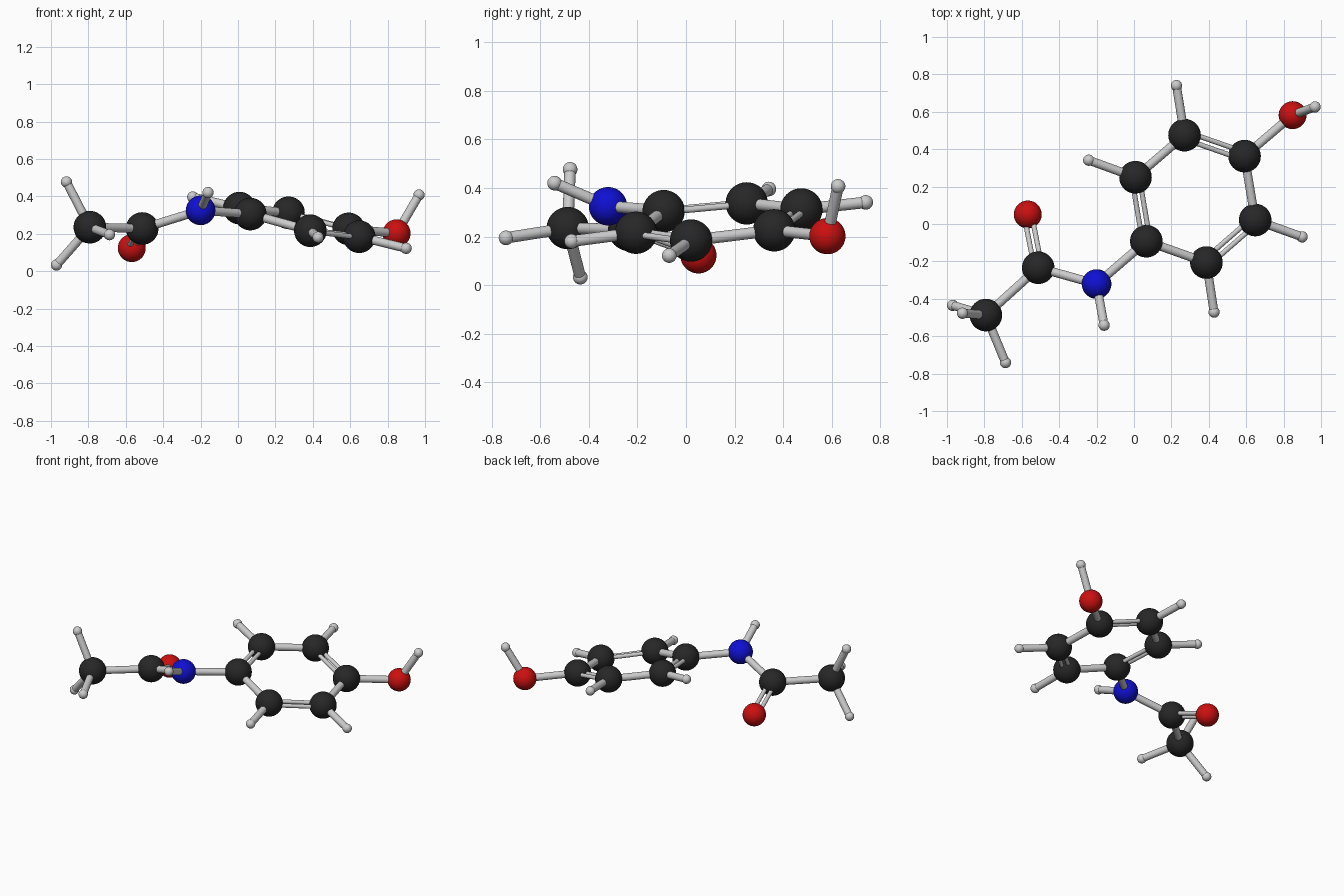
import bpy
from mathutils import Vector

if "Cube" in bpy.data.objects:
    bpy.data.objects.remove(bpy.data.objects["Cube"])

# Colours and radii for each element (hydrogen stays grey)
RADIUS = {"carbon": 0.087, "nitrogen": 0.079, "oxygen": 0.0745, "hydrogen": 0.030}
COLOUR = {"carbon": (0.02, 0.02, 0.02, 1), "nitrogen": (0.005, 0.005, 0.65, 1),
          "oxygen": (0.6, 0.005, 0.005, 1)}
MATS = {}
for element, col in COLOUR.items():
    MATS[element] = bpy.data.materials.new(element)
    MATS[element].diffuse_color = col

# Atom positions
ATOMS = {
    "carbon": {
        "ring_1": (0.066, -0.092, 0.305), "ring_2": (0.008, 0.250, 0.337),
        "ring_3": (0.270, 0.475, 0.312), "ring_4": (0.591, 0.363, 0.226),
        "ring_5": (0.648, 0.021, 0.184), "ring_6": (0.387, -0.206, 0.216),
        "carbonyl": (-0.512, -0.234, 0.228), "methyl": (-0.792, -0.487, 0.235)},
    "nitrogen": {"amide": (-0.200, -0.321, 0.325)},
    "oxygen": {"ketone": (-0.568, 0.051, 0.123), "hydroxyl": (0.848, 0.582, 0.202)},
    "hydrogen": {
        "h_hydroxyl": (0.968, 0.626, 0.407), "h_amide": (-0.160, -0.541, 0.420),
        "h_ring_2": (-0.242, 0.341, 0.396), "h_ring_3": (0.227, 0.740, 0.341),
        "h_ring_5": (0.899, -0.069, 0.122), "h_ring_6": (0.428, -0.471, 0.181),
        "h_methyl_a": (-0.970, -0.435, 0.033), "h_methyl_b": (-0.917, -0.477, 0.477),
        "h_methyl_c": (-0.687, -0.741, 0.195)},
}
POS = {n: Vector(p) for group in ATOMS.values() for n, p in group.items()}


def ball(name, element):
    bpy.ops.mesh.primitive_uv_sphere_add(segments=48, ring_count=24,
                                         radius=RADIUS[element], location=POS[name])
    ob = bpy.context.object
    ob.name = f"{element}_{name}"
    bpy.ops.object.shade_smooth()
    if element in MATS:
        ob.data.materials.append(MATS[element])


def rod(name, a, b, radius):
    d = b - a
    bpy.ops.mesh.primitive_cylinder_add(vertices=32, radius=radius, depth=d.length,
                                        location=(a + b) / 2,
                                        rotation=d.to_track_quat('Z', 'Y').to_euler())
    bpy.context.object.name = name
    bpy.ops.object.shade_smooth_by_angle()


def single(a, b):
    rod(f"bond_{a}_{b}", POS[a], POS[b], 0.0235)


def double(a, b, neighbour):
    # Twin thin rods spread in the plane of a neighbouring atom
    d = (POS[b] - POS[a]).normalized()
    v = POS[neighbour] - POS[a]
    side = (v - d * v.dot(d)).normalized() * 0.0205
    for i, s in enumerate((-1, 1)):
        rod(f"double_bond_{a}_{b}_{i}", POS[a] + side * s, POS[b] + side * s, 0.0135)


# Atoms
for element, group in ATOMS.items():
    for name in group:
        ball(name, element)

# Ring bonds, alternating double and single
for k in range(1, 7):
    a, b, c = (f"ring_{(k + i - 1) % 6 + 1}" for i in range(3))
    if k % 2:
        double(a, b, c)
    else:
        single(a, b)

# Side chain bonds
double("carbonyl", "ketone", "methyl")
for a, b in (("ring_1", "amide"), ("amide", "carbonyl"), ("carbonyl", "methyl"),
             ("ring_4", "hydroxyl"), ("hydroxyl", "h_hydroxyl"), ("amide", "h_amide")):
    single(a, b)

# Bonds to the remaining hydrogens
for k in (2, 3, 5, 6):
    single(f"ring_{k}", f"h_ring_{k}")
for k in "abc":
    single("methyl", f"h_methyl_{k}")

for m in bpy.data.materials:
    if m.users and not m.is_grease_pencil:
        m.use_nodes = True
        m.node_tree.nodes["Principled BSDF"].inputs["Base Color"].default_value = m.diffuse_color
